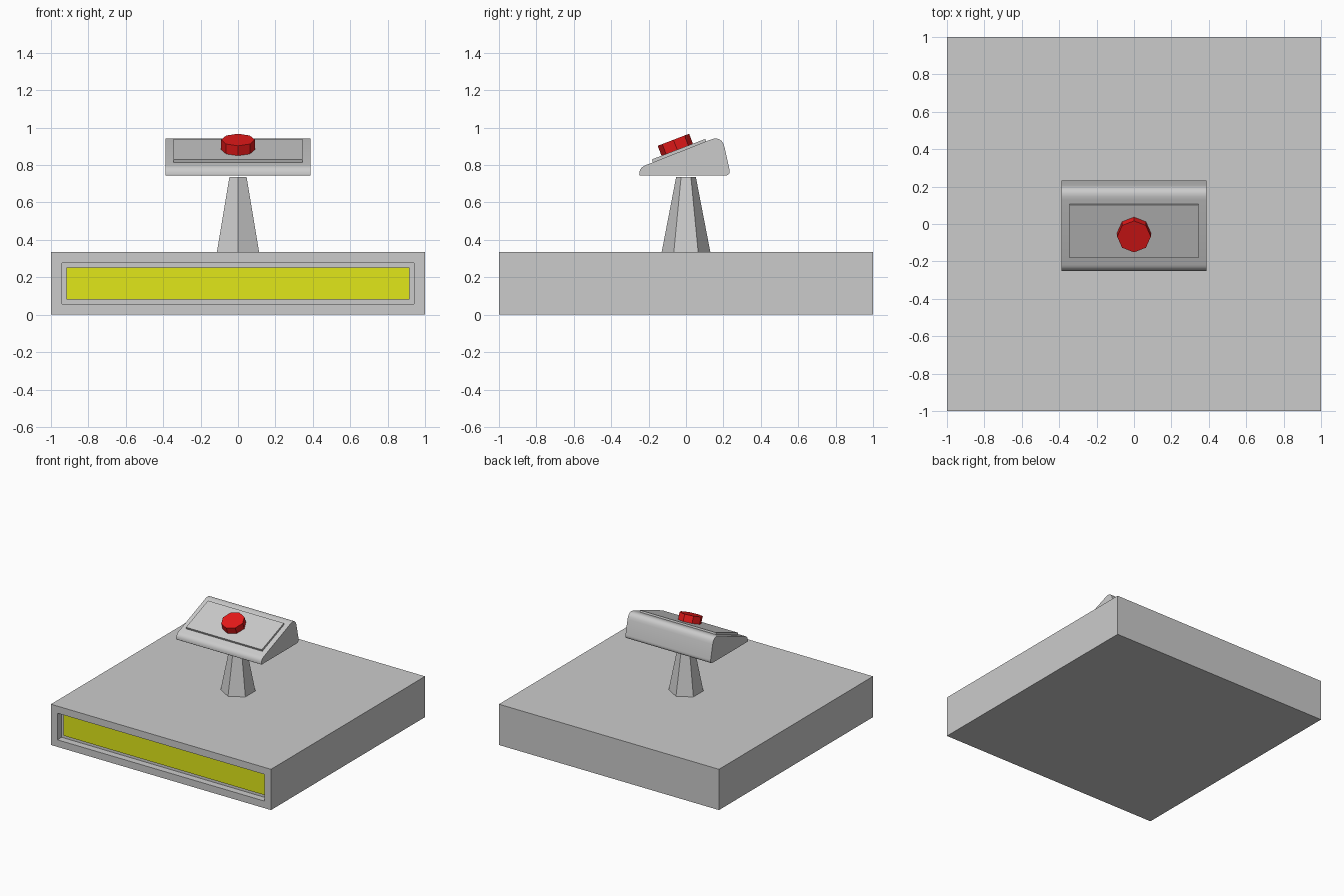
import bpy, bmesh
from math import radians, sin, cos
from mathutils import Matrix, Vector

if "Cube" in bpy.data.objects:
    bpy.data.objects.remove(bpy.data.objects["Cube"])

TILT = radians(21)
NORMAL = Vector((0, -sin(TILT), cos(TILT)))


def finish(name, bm, color=None, smooth=False):
    bmesh.ops.recalc_face_normals(bm, faces=bm.faces[:])
    mesh = bpy.data.meshes.new(name)
    bm.to_mesh(mesh)
    bm.free()
    if smooth:
        mesh.shade_smooth()
        mesh.set_sharp_from_angle(angle=radians(35))
    if color:
        mat = bpy.data.materials.new(name + "_paint")
        mat.diffuse_color = (*color, 1)
        mat.use_nodes = True
        mat.node_tree.nodes["Principled BSDF"].inputs["Base Color"].default_value = mat.diffuse_color
        mesh.materials.append(mat)
    obj = bpy.data.objects.new(name, mesh)
    bpy.context.collection.objects.link(obj)
    return obj


def box(size, matrix):
    bm = bmesh.new()
    bmesh.ops.create_cube(bm, size=1, matrix=matrix @ Matrix.Diagonal((*size, 1)))
    return bm


def prism(sides, r1, r2, depth, matrix):
    # Tapered or straight prism with a corner pointing along y
    bm = bmesh.new()
    bmesh.ops.create_cone(bm, cap_ends=True, segments=sides, radius1=r1,
                          radius2=r2, depth=depth)
    corner = max(bm.verts, key=lambda v: v.co.y)
    turn = Vector((0, 1)).angle_signed(corner.co.xy.normalized())
    bm.transform(Matrix.Rotation(turn, 4, 'Z'))
    bm.transform(matrix)
    return bm


def rounded(corners, steps=6):
    # Corners are (y, z, trim distance), rounded with quadratic curves
    pts = []
    for i, (y, z, d) in enumerate(corners):
        c = Vector((y, z))
        a = Vector(corners[i - 1][:2])
        b = Vector(corners[(i + 1) % len(corners)][:2])
        p, q = c + (a - c).normalized() * d, c + (b - c).normalized() * d
        for k in range(steps + 1):
            t = k / steps
            pts.append(p * (1 - t) ** 2 + c * 2 * t * (1 - t) + q * t * t)
    return pts


def tilted(center):
    return Matrix.Translation(center) @ Matrix.Rotation(TILT, 4, 'X')


# Base slab with a recess in the front
bm = box((2, 2, 0.335), Matrix.Translation((0, 0, 0.1675)))
bm.normal_update()
front = min(bm.faces, key=lambda f: f.calc_center_median().y)
bmesh.ops.inset_individual(bm, faces=[front], thickness=0.082)
bmesh.ops.translate(bm, verts=list(
    bmesh.ops.extrude_discrete_faces(bm, faces=[front])["faces"][0].verts),
    vec=(0, 0.055, 0))
finish("base", bm)

# Yellow panel at the back of the recess
finish("front_panel", box((1.836, 0.01, 0.171),
       Matrix.Translation((0, -0.95, 0.1675))), (0.75, 0.8, 0.01))

# Hexagonal tapered pedestal
finish("pedestal", prism(6, 0.13, 0.053, 0.4, Matrix.Translation((0, 0, 0.535))))

# Sloped console head, a rounded profile extruded along x
profile = rounded([(-0.25, 0.743, 0.007), (0.24, 0.743, 0.036),
                   (0.192, 0.96, 0.068), (-0.25, 0.786, 0.035)])
bm = bmesh.new()
face = bm.faces.new([bm.verts.new((-0.387, p.x, p.y)) for p in profile])
ext = bmesh.ops.extrude_face_region(bm, geom=[face], use_keep_orig=True)
bmesh.ops.translate(bm, vec=(0.774, 0, 0),
                    verts=[g for g in ext["geom"] if isinstance(g, bmesh.types.BMVert)])
finish("console_head", bm, smooth=True)

# Raised plate on the slope
top = Vector((0, -0.04, 0.885))
finish("console_plate", box((0.69, 0.306, 0.03), tilted(top - NORMAL * 0.015)))

# Octagonal red button
finish("button", prism(8, 0.09, 0.09, 0.06,
       tilted(Vector((0, -0.047, 0.882)) + NORMAL * 0.027)), (0.8, 0.01, 0.01))
